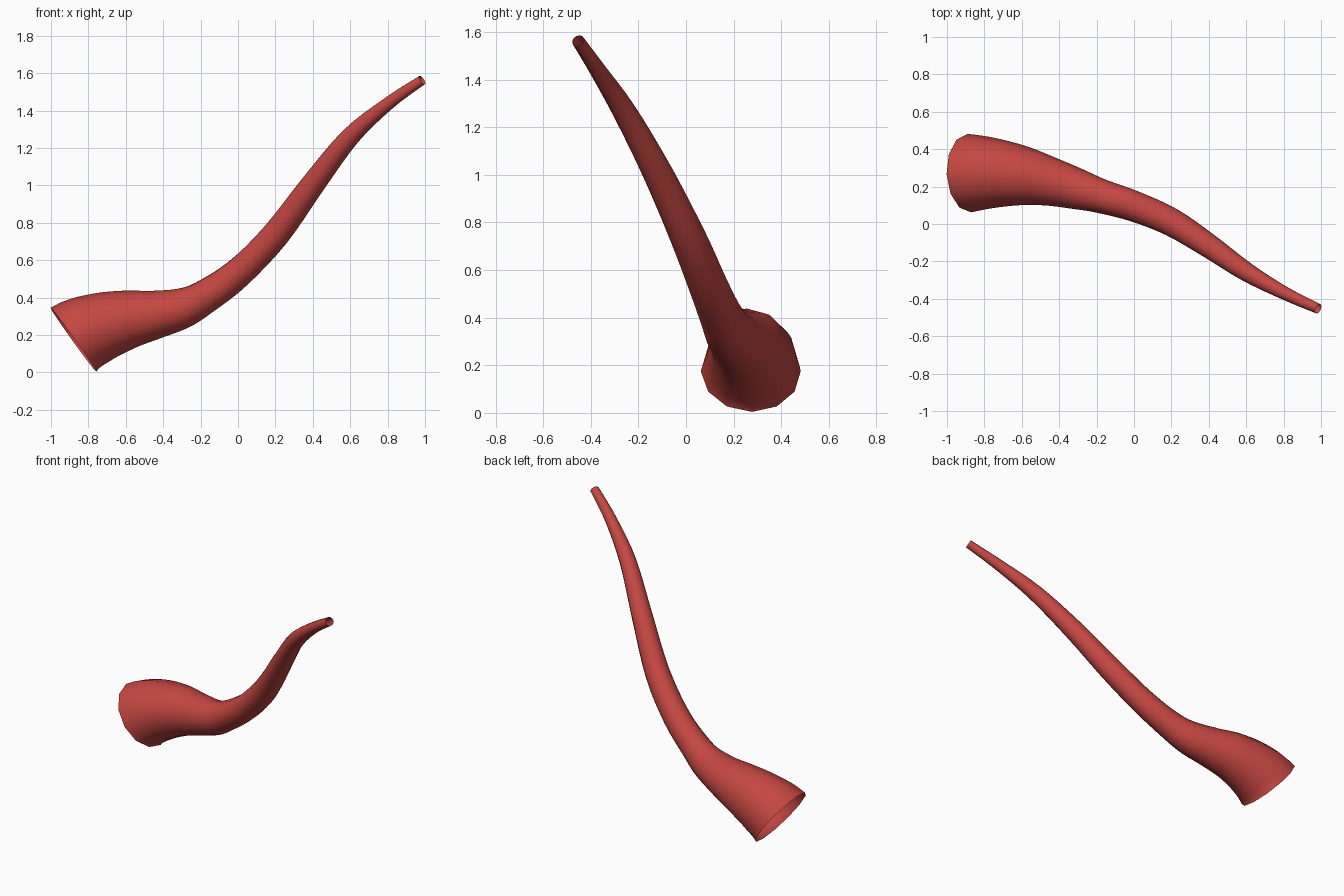
import bpy, bmesh, math
from mathutils import Vector

cube = bpy.data.objects.get("Cube")
if cube:
    bpy.data.objects.remove(cube, do_unlink=True)

SIDES, STEPS = 12, 4

# Centre line stations: x, y, z, radius
stations = [Vector(s) for s in (
    (-0.88, 0.272, 0.175, 0.21), (-0.75, 0.272, 0.237, 0.188),
    (-0.6, 0.258, 0.28, 0.16), (-0.45, 0.227, 0.307, 0.131),
    (-0.3, 0.186, 0.342, 0.109), (-0.18, 0.15, 0.402, 0.092),
    (0, 0.095, 0.53, 0.082), (0.2, 0.01, 0.735, 0.075),
    (0.4, -0.117, 1.005, 0.064), (0.6, -0.255, 1.26, 0.051),
    (0.8, -0.367, 1.435, 0.036), (0.985, -0.453, 1.563, 0.027))]

# Slopes at each station; the flared mouth tilts upward more steeply
last = len(stations) - 1
slopes = [(stations[min(i + 1, last)] - stations[max(i - 1, 0)]) / 2
          for i in range(last + 1)]
slopes[0] = Vector((0.12, 0.005, 0.086, -0.02))
slopes[last] = Vector((0.18, -0.08, 0.12, -0.008))


def sample(i, t):
    """Smooth point and tangent between stations i and i + 1."""
    a, b, m, n = stations[i], stations[i + 1], slopes[i], slopes[i + 1]
    c2 = 3 * (b - a) - 2 * m - n
    c3 = 2 * (a - b) + m + n
    return a + m * t + c2 * t**2 + c3 * t**3, m + 2 * c2 * t + 3 * c3 * t**2


samples = [sample(i, k / STEPS) for i in range(last) for k in range(STEPS)]
samples.append(sample(last - 1, 1))

# Open tapered tube lofted through rings square to the centre line
bm = bmesh.new()
rings = []
for point, tangent in samples:
    along = tangent.xyz.normalized()
    side = Vector((0, 0, 1)).cross(along).normalized()
    up = along.cross(side)
    ring = []
    for k in range(SIDES):
        a = math.tau * k / SIDES
        ring.append(bm.verts.new(
            point.xyz + point.w * (side * math.cos(a) + up * math.sin(a))))
    rings.append(ring)
for r, s in zip(rings, rings[1:]):
    for k in range(SIDES):
        j = (k + 1) % SIDES
        bm.faces.new((r[k], r[j], s[j], s[k]))

mesh = bpy.data.meshes.new("curved_horn")
bm.to_mesh(mesh)
bm.free()
horn = bpy.data.objects.new("curved_horn", mesh)
bpy.context.collection.objects.link(horn)

# Red finish
red = bpy.data.materials.new("red")
red.use_nodes = True
red.diffuse_color = (0.56, 0.063, 0.054, 1)
red.node_tree.nodes["Principled BSDF"].inputs["Base Color"].default_value = red.diffuse_color
mesh.materials.append(red)

bpy.context.view_layer.objects.active = horn
horn.select_set(True)
bpy.ops.object.shade_smooth_by_angle(angle=math.radians(50))
